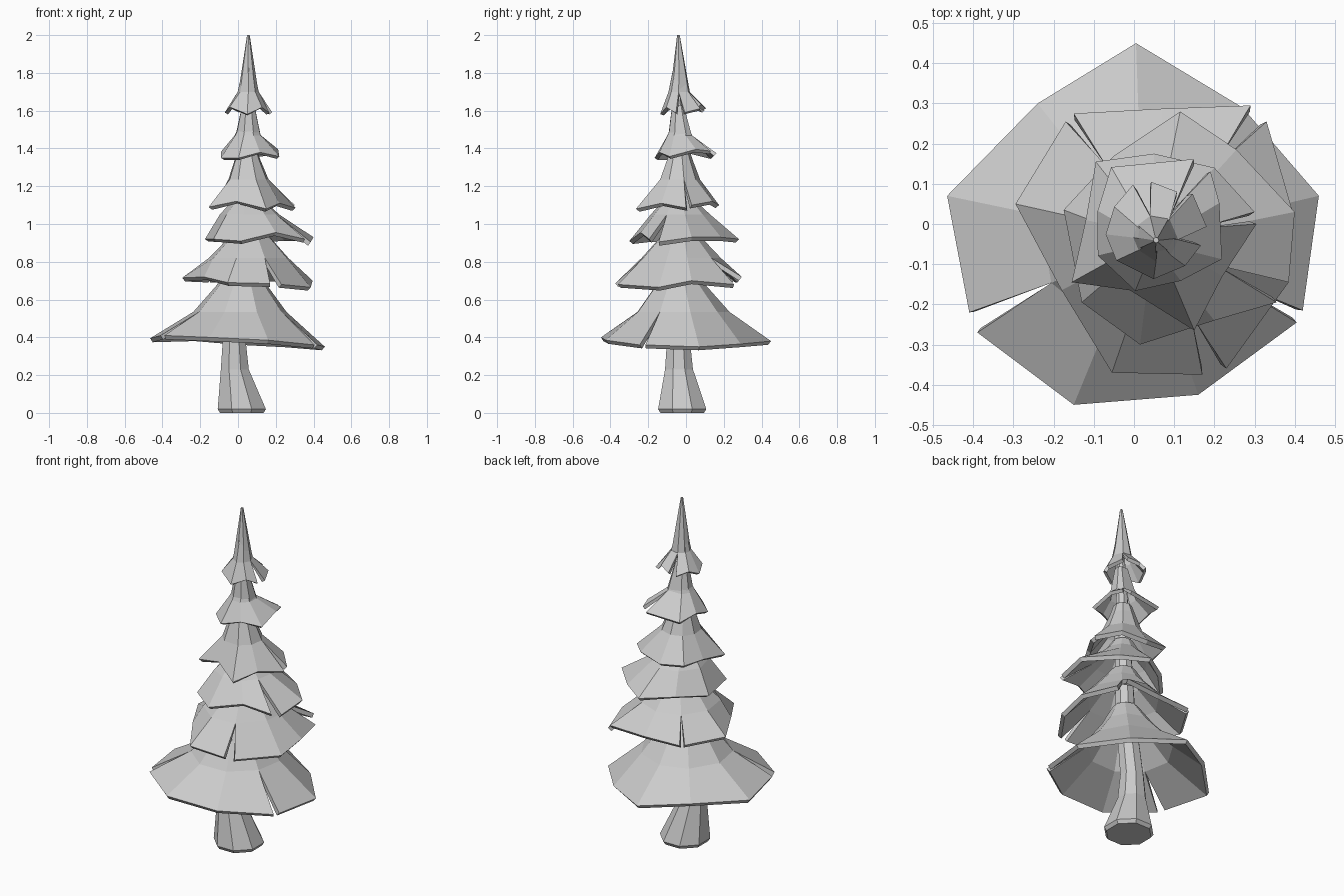
import bpy, math


def make_object(name, verts, faces):
    mesh = bpy.data.meshes.new(name)
    mesh.from_pydata(verts, [], faces)
    mesh.update()
    ob = bpy.data.objects.new(name, mesh)
    bpy.context.collection.objects.link(ob)
    return ob


def tier(name, center, rings, segments, thickness=0.025):
    """Skirt of branches. Each segment is a run of rim points (counterclockwise
    from above); a slit separates one run from the next. Rings go upwards."""
    cx, cy = center
    rim = [p for s in segments for p in s]
    n = len(rim)
    ends, k = set(), 0
    for s in segments:
        k += len(s)
        ends.add(k - 1)                      # slit after this rim point
    ang = [math.atan2(p[1] - cy, p[0] - cx) for p in rim]
    verts = list(rim)
    col = [0] * n                            # upper column used by rim point
    columns = []
    for i in range(n):
        if (i - 1) % n in ends:
            continue                         # shares the slit's column
        a = ang[i]
        if i in ends:
            b = ang[(i + 1) % n]
            a = math.atan2(math.sin(a) + math.sin(b), math.cos(a) + math.cos(b))
            col[(i + 1) % n] = len(columns)
        col[i] = len(columns)
        columns.append(a)
    m = len(columns)
    for r, z, x, y in rings:
        verts += [(x + r * math.cos(a), y + r * math.sin(a), z) for a in columns]
    faces = []
    for i in range(n):
        j = (i + 1) % n
        if i not in ends:
            faces.append((i, j, n + col[j], n + col[i]))
    order = sorted(range(m), key=lambda c: columns[c] % (2 * math.pi))
    for k in range(len(rings) - 1):
        lo, hi = n + k * m, n + (k + 1) * m
        for q in range(m):
            a, b = order[q], order[(q + 1) % m]
            faces.append((lo + a, lo + b, hi + b, hi + a))
    if rings[-1][0] < 0.02:                  # closed tip
        faces.append([n + (len(rings) - 1) * m + a for a in order])
    ob = make_object(name, verts, faces)
    mod = ob.modifiers.new("thickness", "SOLIDIFY")
    mod.thickness = thickness
    mod.offset = -1
    return ob


# Trunk: eight-sided, flared foot, running up inside the branches
path = [(0.02, -0.02, 0, 0.125), (0.02, -0.02, 0.02, 0.138), (-0.017, -0.037, 0.23, 0.08),
        (-0.02, -0.04, 0.38, 0.066), (0.03, -0.035, 0.75, 0.055),
        (0.05, -0.035, 1.2, 0.045), (0.055, -0.04, 1.7, 0.02)]
tv = [(x + r * math.cos(math.pi * (i + .5) / 4), y + r * math.sin(math.pi * (i + .5) / 4), z)
      for x, y, z, r in path for i in range(8)]
tf = [(k * 8 + i, k * 8 + (i + 1) % 8, k * 8 + 8 + (i + 1) % 8, k * 8 + 8 + i)
      for k in range(len(path) - 1) for i in range(8)]
tf += [list(range(7, -1, -1)), list(range(len(tv) - 8, len(tv)))]
make_object("trunk", tv, tf)

# Branch tiers from bottom to top
tier("branches_1", (0, -0.01),
     [(0.25, 0.535, 0.01, -0.02), (0.14, 0.67, 0.02, -0.03), (0.07, 0.78, 0.03, -0.035)],
     [[(-0.39, -0.27, .41), (-0.15, -0.45, .40), (0.16, -0.425, .385), (0.405, -0.245, .36)],
      [(0.42, -0.215, .36), (0.46, 0.07, .35), (0.27, 0.29, .365), (0.005, 0.45, .38),
       (-0.24, 0.30, .40), (-0.465, 0.07, .395), (-0.41, -0.22, .41)]])

tier("branches_2", (0.05, -0.03),
     [(0.215, 0.82, 0.055, -0.03), (0.12, 0.92, 0.06, -0.03), (0.065, 1.0, 0.05, -0.03)],
     [[(0.23, -0.36, .68), (0.385, -0.145, .665), (0.395, 0.03, .70), (0.33, 0.255, .68)],
      [(0.29, 0.295, .72), (0.07, 0.287, .71), (-0.15, 0.275, .71)],
      [(-0.17, 0.255, .71), (-0.295, 0.05, .715), (-0.18, -0.165, .72),
       (-0.055, -0.37, .69), (0.17, -0.375, .685)]])

tier("branches_3", (0.07, -0.02),
     [(0.16, 1.05, 0.06, -0.03), (0.09, 1.12, 0.055, -0.035), (0.055, 1.18, 0.05, -0.035)],
     [[(0.385, -0.145, .905), (0.40, 0.03, .93), (0.255, 0.185, .93), (0.115, 0.28, .92),
       (-0.05, 0.17, .93), (-0.175, 0.035, .92), (-0.13, -0.195, .92),
       (0.015, -0.30, .91), (0.2, -0.24, .955), (0.355, -0.195, .92)]])

tier("branches_4", (0.06, -0.04),
     [(0.11, 1.235, 0.055, -0.035), (0.07, 1.34, 0.05, -0.035), (0.05, 1.4, 0.05, -0.035)],
     [[(0.30, 0.03, 1.10), (0.2, 0.14, 1.12), (0.05, 0.175, 1.10), (-0.095, 0.155, 1.12),
       (-0.12, 0.01, 1.11), (-0.155, -0.145, 1.09), (-0.01, -0.165, 1.12),
       (0.15, -0.265, 1.08), (0.22, -0.13, 1.11), (0.305, 0.0, 1.085)]])

tier("branches_5", (0.06, -0.01),
     [(0.075, 1.45, 0.055, -0.025), (0.05, 1.56, 0.055, -0.035), (0.035, 1.63, 0.055, -0.04)],
     [[(0.18, 0.125, 1.37), (0.2, 0.05, 1.38), (0.205, -0.08, 1.345), (0.11, -0.125, 1.37),
       (0.01, -0.15, 1.34), (-0.075, -0.07, 1.34), (-0.075, 0.03, 1.37),
       (-0.05, 0.13, 1.345), (0.15, 0.148, 1.36)]], 0.02)

# Pointed crown
tier("crown", (0.055, -0.02),
     [(0.056, 1.68, 0.055, -0.03), (0.007, 2.0, 0.055, -0.04)],
     [[(0.04, 0.09, 1.60), (0.105, 0.065, 1.62)],
      [(0.13, 0.07, 1.60), (0.165, -0.012, 1.58)],
      [(0.15, -0.045, 1.58), (0.115, -0.09, 1.61), (0.05, -0.118, 1.575),
       (-0.03, -0.08, 1.61), (-0.053, -0.025, 1.58), (-0.035, 0.035, 1.61),
       (0.007, 0.085, 1.59)]], 0.02)
